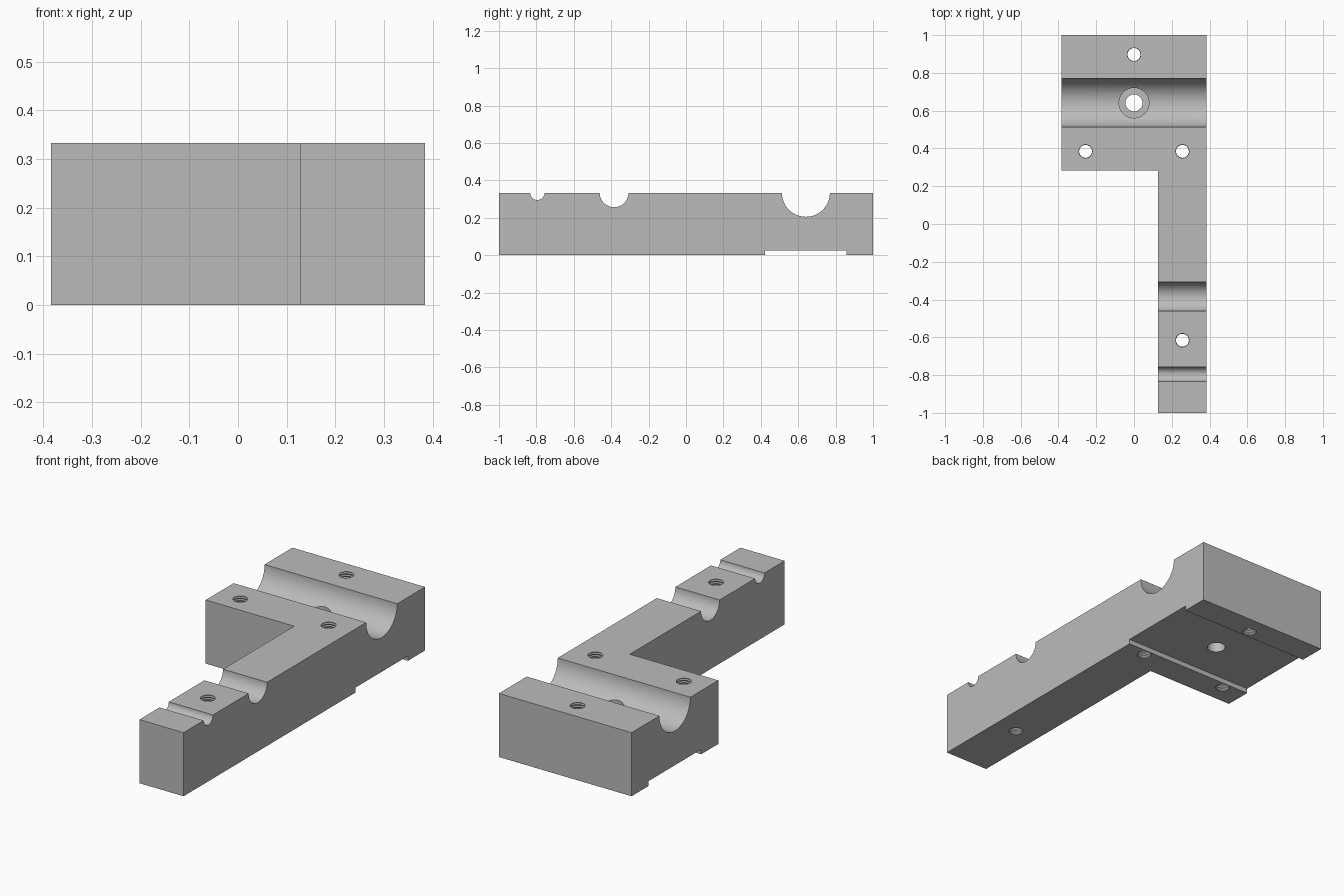
import bpy, bmesh, math
from mathutils import Matrix, Vector

if "Cube" in bpy.data.objects:
    bpy.data.objects.remove(bpy.data.objects["Cube"])

U = 2 / 78          # one design unit
H = 13              # block height in design units

grey = bpy.data.materials.new("plain grey")
grey.diffuse_color = (0.5, 0.5, 0.5, 1)
grey.use_nodes = True
grey.node_tree.nodes["Principled BSDF"].inputs["Base Color"].default_value = grey.diffuse_color


def make_object(name, bm):
    """Scale a bmesh from design units and link it as an object."""
    bmesh.ops.recalc_face_normals(bm, faces=bm.faces)
    bm.transform(Matrix.Scale(U, 4))
    mesh = bpy.data.meshes.new(name)
    bm.to_mesh(mesh)
    bm.free()
    mesh.materials.append(grey)
    obj = bpy.data.objects.new(name, mesh)
    bpy.context.collection.objects.link(obj)
    return obj


def lathe(name, x, y, profile, steps=32):
    """Closed solid of revolution about a vertical axis; profile is (radius, z)."""
    bm = bmesh.new()
    rings = [[bm.verts.new((x + r * math.cos(2 * math.pi * i / steps),
                            y + r * math.sin(2 * math.pi * i / steps), z))
              for i in range(steps)] for r, z in profile]
    for a, b in zip(rings, rings[1:]):
        for i in range(steps):
            j = (i + 1) % steps
            bm.faces.new((a[i], a[j], b[j], b[i]))
    bm.faces.new(rings[0][::-1])
    bm.faces.new(rings[-1])
    return make_object(name, bm)


def groove(name, y, radius):
    """Horizontal cylinder across the block, centred on the top face."""
    bm = bmesh.new()
    bmesh.ops.create_cone(bm, cap_ends=True, segments=96, radius1=radius,
                          radius2=radius, depth=40,
                          matrix=Matrix.Translation((0, y, H)) @ Matrix.Rotation(math.pi / 2, 4, 'Y'))
    return make_object(name, bm)


# L-shaped bracket body
bm = bmesh.new()
outline = [(5, -39), (15, -39), (15, 39), (-15, 39), (-15, 11), (5, 11)]
base = bm.faces.new([bm.verts.new((x, y, 0)) for x, y in outline])
top = bmesh.ops.extrude_face_region(bm, geom=[base])
bmesh.ops.translate(bm, vec=Vector((0, 0, H)),
                    verts=[v for v in top["geom"] if isinstance(v, bmesh.types.BMVert)])
body = make_object("bracket_body", bm)

# Rod grooves across the top
cutters = [groove("large_groove_cutter", 25, 5),
           groove("medium_groove_cutter", -15, 3),
           groove("small_groove_cutter", -31, 1.5)]

# Shallow channel across the underside
bm = bmesh.new()
bmesh.ops.create_cube(bm, size=1, matrix=Matrix.Translation((0, 25, 0)) @ Matrix.Diagonal((40, 17, 2, 1)))
cutters.append(make_object("underside_channel_cutter", bm))

# Counterbored centre hole
cutters.append(lathe("centre_hole_cutter", 0, 25,
                     [(1.75, -1), (1.75, 5.5), (3.1, 5.5), (3.1, 14)], 48))

# Ridged screw holes
ridges = [(1.33 if i % 2 else 1.46, -0.63 + 0.25 * i) for i in range(58)]
for i, (x, y) in enumerate([(0, 35), (-10, 15), (10, 15), (10, -24)]):
    cutters.append(lathe(f"screw_hole_cutter_{i + 1}", x, y, ridges, 24))

# Cut everything out of the body
for cutter in cutters:
    cutter.hide_render = True
    cutter.hide_set(True)
    mod = body.modifiers.new(cutter.name, 'BOOLEAN')
    mod.operation = 'DIFFERENCE'
    mod.solver = 'EXACT'
    mod.object = cutter

# Bake the cuts, then remove the cutters
bpy.context.view_layer.update()
result = bpy.data.meshes.new_from_object(body.evaluated_get(bpy.context.evaluated_depsgraph_get()))
body.modifiers.clear()
body.data = result
for cutter in cutters:
    bpy.data.objects.remove(cutter)

# Smooth curved cuts, keep hard edges
bpy.context.view_layer.objects.active = body
body.select_set(True)
bpy.ops.object.shade_smooth_by_angle(angle=math.radians(30))
